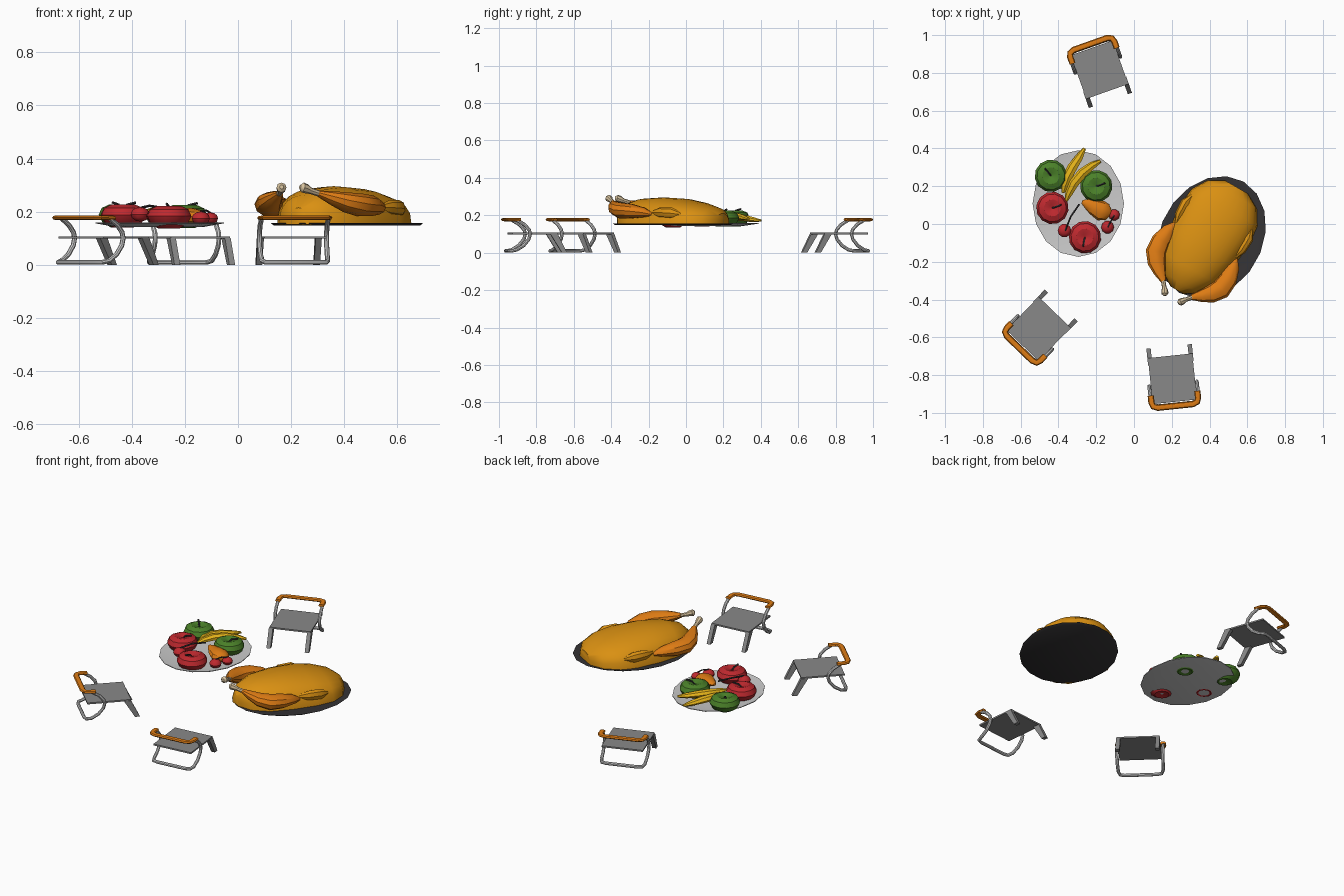
import bpy, bmesh, math
from mathutils import Matrix, Vector

if "Cube" in bpy.data.objects:
    bpy.data.objects.remove(bpy.data.objects["Cube"])

def material(name, rgb):
    m = bpy.data.materials.new(name)
    m.diffuse_color = (*rgb, 1)
    m.use_nodes = True
    m.node_tree.nodes["Principled BSDF"].inputs["Base Color"].default_value = m.diffuse_color
    return m

RED = material("red", (0.52, 0.022, 0.028))
GOLD = material("roast gold", (0.70, 0.28, 0.006))
ORANGE = material("orange", (0.73, 0.20, 0.007))
GREEN = material("green", (0.07, 0.22, 0.022))
YELLOW = material("yellow", (0.80, 0.46, 0.01))
BONE = material("bone", (0.68, 0.54, 0.34))
LIGHT = material("light grey", (0.60, 0.60, 0.60))
GREY = material("mid grey", (0.25, 0.25, 0.25))
DARK = material("dark grey", (0.035, 0.033, 0.035))

def finish(name, bm, mat, M=Matrix(), angle=35):
    bmesh.ops.remove_doubles(bm, verts=bm.verts, dist=1e-5)
    bmesh.ops.transform(bm, matrix=M, verts=bm.verts)
    bmesh.ops.recalc_face_normals(bm, faces=bm.faces)
    me = bpy.data.meshes.new(name)
    bm.to_mesh(me)
    bm.free()
    me.materials.append(mat)
    for p in me.polygons:
        p.use_smooth = True
    me.set_sharp_from_angle(angle=math.radians(angle))
    ob = bpy.data.objects.new(name, me)
    bpy.context.collection.objects.link(ob)
    return ob

def skin(name, rings, mat, M=Matrix(), angle=35):
    """Join equal rings of points into a capped solid."""
    bm = bmesh.new()
    vs = [[bm.verts.new(p) for p in r] for r in rings]
    n = len(vs[0])
    for a, b in zip(vs, vs[1:]):
        for i in range(n):
            j = (i + 1) % n
            bm.faces.new((a[i], a[j], b[j], b[i]))
    bm.faces.new(vs[0])
    bm.faces.new(vs[-1])
    return finish(name, bm, mat, M, angle)

def lathe(name, profile, mat, M=Matrix(), n=12, sx=1, sy=1):
    ang = [2 * math.pi * i / n for i in range(n)]
    rings = [[(max(r, 2e-4) * sx * math.cos(a), max(r, 2e-4) * sy * math.sin(a), z) for a in ang]
             for r, z in profile]
    return skin(name, rings, mat, M)

def tube(name, pts, radii, mat, M=Matrix(), n=8, flat=1.0):
    """Sweep an oval along points; flat squashes it vertically."""
    pts = [Vector(p) for p in pts]
    if not isinstance(radii, (list, tuple)):
        radii = [radii] * len(pts)
    rings, side, prev = [], None, None
    for i, p in enumerate(pts):
        t = (pts[min(i + 1, len(pts) - 1)] - pts[max(i - 1, 0)]).normalized()
        if side is None:
            ref = Vector((0, 0, 1)) if abs(t.z) < 0.95 else Vector((0, 1, 0))
            side = t.cross(ref).normalized()
        else:
            side = prev.rotation_difference(t) @ side
        up = side.cross(t)
        prev = t
        rings.append([p + radii[i] * (side * math.cos(a) + up * math.sin(a) * flat)
                      for a in (2 * math.pi * k / n for k in range(n))])
    return skin(name, rings, mat, M)

def slab(name, profile, x0, x1, mat, M):
    """Extrude a y-z outline from x0 to x1."""
    return skin(name, [[(x, y, z) for y, z in profile] for x in (x0, x1)], mat, M, 20)

def place(x, y, deg, z=0):
    return Matrix.Translation((x, y, z)) @ Matrix.Rotation(math.radians(deg), 4, 'Z')

# Chairs: seat, splayed front legs, C-shaped tube frame and padded back rail
def chair(tag, M):
    slab("seat" + tag, [(-.13, .098), (.115, .098), (.115, .107), (-.13, .107)], -.118, .118, GREY, M)
    for s, side in ((-1, "left"), (1, "right")):
        slab(f"front_leg_{side}{tag}", [(.075, .1), (.115, .1), (.165, 0), (.137, 0)],
             s * .098, s * .121, GREY, M)
    half = [(.126, -.105, .174), (.127, -.065, .15), (.127, -.04, .122), (.127, -.034, .1),
            (.127, -.042, .072), (.126, -.07, .038), (.124, -.108, .015), (.115, -.135, .0095),
            (.09, -.143, .0095)]
    tube("frame" + tag, half + [(-x, y, z) for x, y, z in reversed(half)], .0095, LIGHT, M)
    rail = [(.124, -.085, .176), (.124, -.122, .177), (.117, -.143, .177), (.095, -.152, .177)]
    tube("back_rail" + tag, rail + [(-x, y, z) for x, y, z in reversed(rail)], .0165, ORANGE, M, flat=.55)

chair("_back", place(-.18, .81, 199.5))
chair("_left", place(-.50, -.55, -44))
chair("_front", place(.203, -.812, 6))

# Dark oval tray
lathe("tray", [(0, .147), (.95, .147), (1, .156), (.97, .157), (.9, .153), (0, .153)],
      DARK, place(.41, -.07, 60), n=18, sx=.34, sy=.27)

# Roast bird: x runs from the drumstick tips (-) to the neck end (+)
B = place(.395, -.06, 60)
sections = [(-.335, .04, .215), (-.29, .11, .262), (-.2, .17, .288), (-.07, .198, .296),
            (.07, .21, .288), (.17, .2, .268), (.25, .15, .243), (.295, .07, .21)]
arc = [math.pi * i / 12 for i in range(13)]
skin("roast_body", [[(u, w * math.cos(a), .152 + (top - .152) * max(math.sin(a), 0) ** .75) for a in arc]
                    for u, w, top in sections], GOLD, B, 40)
for s, side in ((-1, "right"), (1, "left")):
    leg = [(-.035, .185, .205), (-.08, .196, .215), (-.15, .205, .222), (-.215, .198, .225),
           (-.265, .165, .236), (-.3, .125, .252), (-.33, .085, .268)]
    tube("drumstick_" + side, [(x, s * y, z) for x, y, z in leg],
         [.012, .034, .05, .055, .047, .032, .015], ORANGE, B, n=10, flat=.8)
    bone = [(-.315, .1, .262), (-.355, .066, .278), (-.37, .055, .286), (-.383, .046, .291), (-.392, .04, .293)]
    tube("leg_bone_" + side, [(x, s * y, z) for x, y, z in bone],
         [.012, .012, .018, .019, .008], BONE, B)
    wing = [(-.03, .18, .215), (.02, .19, .215), (.09, .192, .212), (.14, .18, .205)]
    tube("wing_" + side, [(x, s * y, z) for x, y, z in wing], [.01, .024, .026, .01], GOLD, B, flat=1.2)

# Fruit plate
lathe("plate", [(0, .143), (.7, .143), (1, .156), (1, .160), (.72, .150), (0, .150)],
      LIGHT, place(-.295, .108, 90), n=16, sx=.282, sy=.242)

# Apples with stems
apple = [(0, -.034), (.04, -.043), (.072, -.024), (.086, .004), (.074, .03), (.045, .043), (.018, .038), (0, .028)]
apples = [(-.44, .255, .184, GREEN, 130), (-.2, .2, .182, GREEN, 20),
          (-.432, .085, .184, RED, 20), (-.26, -.07, .179, RED, -100)]
for i, (x, y, z, mat, turn) in enumerate(apples):
    M = place(x, y, turn, z)
    lathe(f"apple_{i}", apple, mat, M, n=12)
    tube(f"apple_stem_{i}", [(0, 0, .025), (.015, 0, .042), (.05, 0, .05)], .005, DARK, M, n=5)

# Cherries with stems
for i, (x, y, z, r) in enumerate([(-.105, .048, .175, .03), (-.14, -.017, .175, .034), (-.368, -.035, .19, .036)]):
    prof = [(r * math.sin(math.pi * k / 6), -r * .75 * math.cos(math.pi * k / 6)) for k in range(7)]
    lathe(f"cherry_{i}", prof, RED, place(x, y, 0, z), n=10)
tube("cherry_stem_long", [(-.365, -.035, .215), (-.335, .04, .222), (-.29, .105, .215)], .005, DARK, n=5)
tube("cherry_stem_short", [(-.14, -.017, .2), (-.12, .02, .205), (-.105, .048, .196)], .004, DARK, n=5)

# Orange pear lying on its side
tube("pear", [(-.275, .118, .195), (-.25, .108, .193), (-.215, .09, .186), (-.175, .07, .182),
              (-.14, .064, .18), (-.122, .06, .18)],
     [.01, .026, .042, .054, .042, .014], ORANGE, n=10, flat=.62)

# Two curved bananas
girth = [.009, .021, .027, .027, .02, .008]
tube("banana_outer", [(-.262, .4, .172), (-.288, .355, .178), (-.325, .3, .188), (-.352, .25, .192),
                      (-.368, .2, .19), (-.375, .165, .185)], girth, YELLOW, n=7, flat=.7)
tube("banana_inner", [(-.178, .333, .18), (-.22, .31, .188), (-.272, .27, .196), (-.318, .215, .198),
                      (-.345, .16, .194), (-.36, .12, .188)], girth, YELLOW, n=7, flat=.7)
